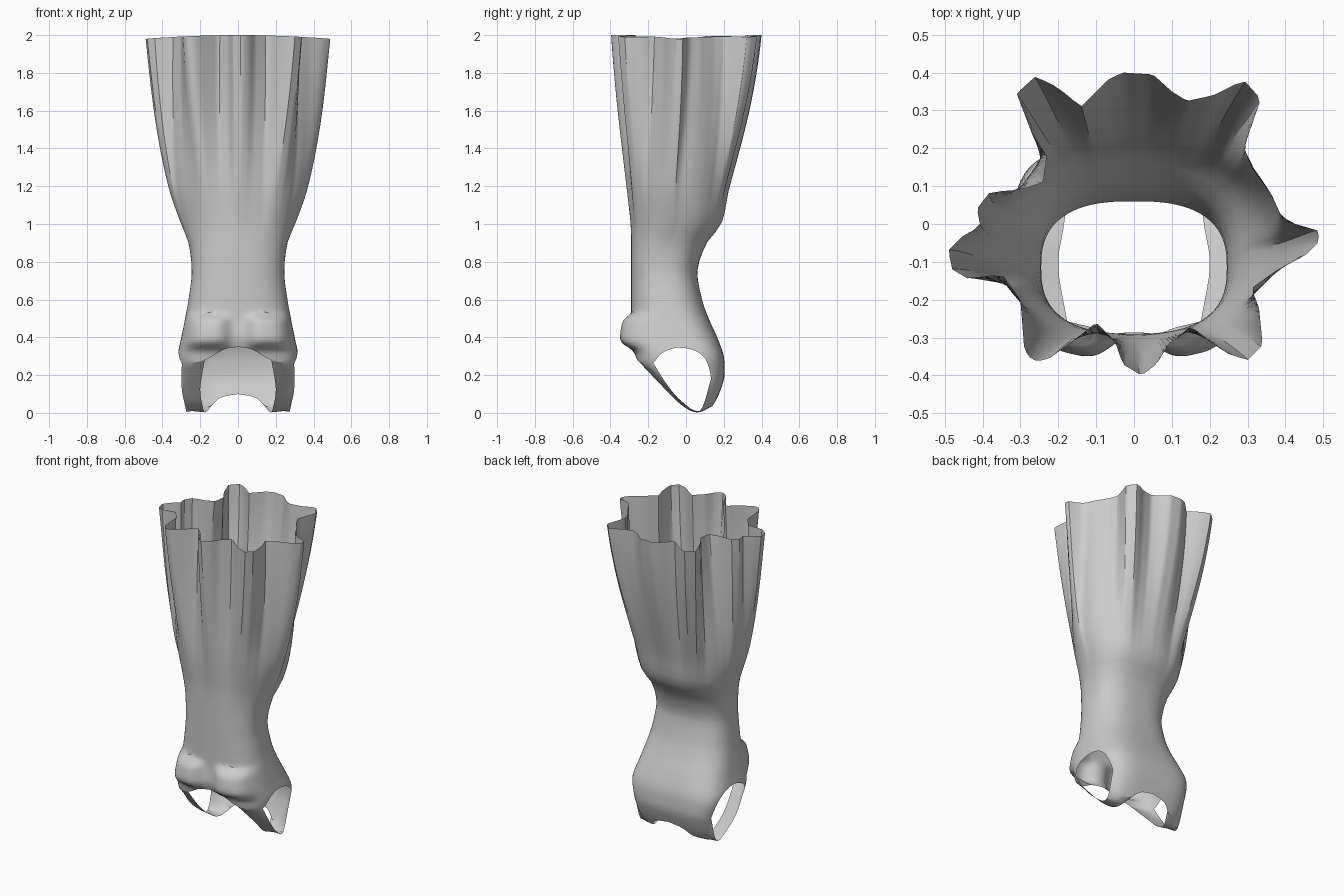
import bpy, bmesh
from math import radians, cos, sin, exp
from mathutils import Vector

if "Cube" in bpy.data.objects:
    bpy.data.objects.remove(bpy.data.objects["Cube"])

STEP = 2
N = 360 // STEP

# Pleated hem outline seen from above, counterclockwise
HEM = [(.49, -.045), (.485, -.017), (.44, -.008), (.39, .02), (.36, .08), (.31, .15), (.29, .2), (.335, .33),
       (.29, .38), (.21, .34), (.14, .325), (.1, .35), (.05, .395), (-.03, .4), (-.07, .38),
       (-.14, .31), (-.2, .36), (-.26, .39), (-.31, .345), (-.27, .24), (-.23, .18),
       (-.24, .11), (-.3, .09), (-.38, .085), (-.415, .04), (-.405, -.01), (-.44, -.02),
       (-.49, -.07), (-.48, -.12), (-.43, -.15), (-.35, -.13), (-.3, -.2), (-.29, -.33),
       (-.27, -.36), (-.23, -.36), (-.15, -.3), (-.1, -.26), (-.05, -.31), (-.03, -.37),
       (.02, -.4), (.06, -.37), (.09, -.32), (.15, -.27), (.24, -.34), (.3, -.36),
       (.34, -.32), (.33, -.22), (.31, -.17), (.38, -.12), (.45, -.085)]

# Body sections: z, half width, front y, back y, squareness, pleat amount
RINGS = [(0, .265, -.25, .12, 4, 0), (.03, .27, -.25, .14, 4, 0), (.1, .28, -.25, .175, 4, 0),
         (.2, .295, -.25, .205, 4, 0), (.3, .318, -.27, .2, 3.6, 0), (.4, .3, -.3, .165, 3.2, 0),
         (.5, .28, -.29, .12, 2.8, 0), (.6, .262, -.29, .085, 2.6, 0), (.75, .245, -.29, .06, 2.6, 0),
         (.9, .262, -.29, .11, 2.5, 0), (1.0, .297, -.29, .18, 2.4, .03), (1.2, .35, -.3, .2, 2.3, .16),
         (1.6, .385, -.31, .24, 2.2, .6), (2, .4, -.33, .3, 2.2, 1)]

# Lower edge of the bodice: angle from the side (front is -90), z
EDGE = [(-90, .35), (-72, .335), (-52, .28), (-34, .262), (-26, .265), (-16, .315), (0, .345), (14, .335),
        (24, .285), (30, .18), (34, .12), (38, .065), (44, .035), (52, .035), (66, .08), (90, .1)]


def lookup(table, v):
    """Smooth (monotone-tangent) interpolation of a table on its first column."""
    v = min(max(v, table[0][0]), table[-1][0])
    i = max(k for k in range(len(table) - 1) if table[k][0] <= v)
    a, b = table[i], table[i + 1]
    p, q = table[max(i - 1, 0)], table[min(i + 2, len(table) - 1)]
    h = b[0] - a[0]
    t = (v - a[0]) / h
    out = []
    for c in range(1, len(a)):
        d = b[c] - a[c]
        ma = h * (b[c] - p[c]) / (b[0] - p[0])
        mb = h * (q[c] - a[c]) / (q[0] - a[0])
        ma, mb = [0 if m * d <= 0 else max(-3 * abs(d), min(3 * abs(d), m)) for m in (ma, mb)]
        out.append(a[c] + d * t * t * (3 - 2 * t) + ma * t * (1 - t) ** 2 - mb * t * t * (1 - t))
    return out


def hem_point(a):
    """Where a ray at this angle meets the hem outline."""
    d = Vector((cos(a), sin(a)))
    for p, q in zip(HEM, HEM[1:] + HEM[:1]):
        p, q = Vector(p), Vector(q)
        cp, cq = d.x * p.y - d.y * p.x, d.x * q.y - d.y * q.x
        if cp <= 0 < cq and d.dot(p + q) > 0:
            return p.lerp(q, cp / (cp - cq))
    return d * .4


def surface(deg, z):
    a = radians(deg)
    w, yf, yb, n, pleat = lookup(RINGS, z)
    r = (abs(cos(a) / w) ** n + abs(sin(a) * 2 / (yb - yf)) ** n) ** (-1 / n)
    x, y = r * cos(a), r * sin(a) + (yf + yb) / 2
    # Bust fullness on the front
    if sin(a) < 0 and z < .75:
        y -= .055 * exp(-((abs(x) - .165) / .11) ** 4) * exp(-((z - .43) / .085) ** 6) * min(1, -sin(a) * 3)
    h = hem_point(a)
    x, y = x + (h.x - x) * pleat, y + (h.y - y) * pleat
    return Vector((x, y, z - (.02 * (x / .49) ** 2 * pleat ** 4)))


def edge_z(deg):
    d = (deg + 180) % 360 - 180
    if abs(d) > 90:
        d = (180 - d + 180) % 360 - 180
    return lookup(EDGE, d)[0]


def catmull(pts, steps):
    pts = [2 * pts[0] - pts[1]] + pts + [2 * pts[-1] - pts[-2]]
    out = []
    for i in range(1, len(pts) - 2):
        a, b, c, d = pts[i - 1:i + 3]
        for k in range(steps):
            t = k / steps
            out.append(.5 * (2 * b + (c - a) * t + (2 * a - 5 * b + 4 * c - d) * t * t
                             + (3 * b - a - 3 * c + d) * t ** 3))
    return out + [pts[-2]]


def add_grid(bm, cols, closed=False):
    vs = [[bm.verts.new(p) for p in c] for c in cols]
    pairs = list(zip(vs, vs[1:])) + ([(vs[-1], vs[0])] if closed else [])
    for c, d in pairs:
        for j in range(len(c) - 1):
            bm.faces.new((c[j], d[j], d[j + 1], c[j + 1]))


bm = bmesh.new()

# Skirt and bodice as one tube with a shaped lower edge
columns = []
for i in range(N):
    deg = i * STEP
    e = edge_z(deg)
    zs = [e + (.75 - e) * k / 26 for k in range(26)] + [.75 + 1.25 * k / 24 for k in range(25)]
    columns.append([surface(deg, z) for z in zs])
add_grid(bm, columns, True)

# Shoulder straps bridging the front edge to the back edge: inner and outer rail points
RAILS = [((.2, -.115, .13), (.298, -.09, .135)),
         ((.187, -.015, .035), (.283, -.01, .05)),
         ((.172, .065, .003), (.27, .075, .012))]
for side in (1, -1):
    strap = []
    for k in range(14):
        t = k / 13
        ends = []
        for deg in (-52 + 2 * k, 56 - 2 * k):
            g = deg if side > 0 else 180 - deg
            ends.append(surface(g, edge_z(g)))
        mids = [Vector(a).lerp(Vector(b), t) for a, b in RAILS]
        mids = [Vector((side * m.x, m.y, m.z)) for m in mids]
        strap.append(catmull([ends[0]] + mids + [ends[1]], 5))
    add_grid(bm, strap)

bmesh.ops.remove_doubles(bm, verts=bm.verts, dist=.0005)
bmesh.ops.recalc_face_normals(bm, faces=bm.faces)
mesh = bpy.data.meshes.new("dress")
bm.to_mesh(mesh)
bm.free()
dress = bpy.data.objects.new("dress", mesh)
bpy.context.collection.objects.link(dress)
bpy.context.view_layer.objects.active = dress
dress.select_set(True)
bpy.ops.object.shade_smooth_by_angle(angle=radians(30))
